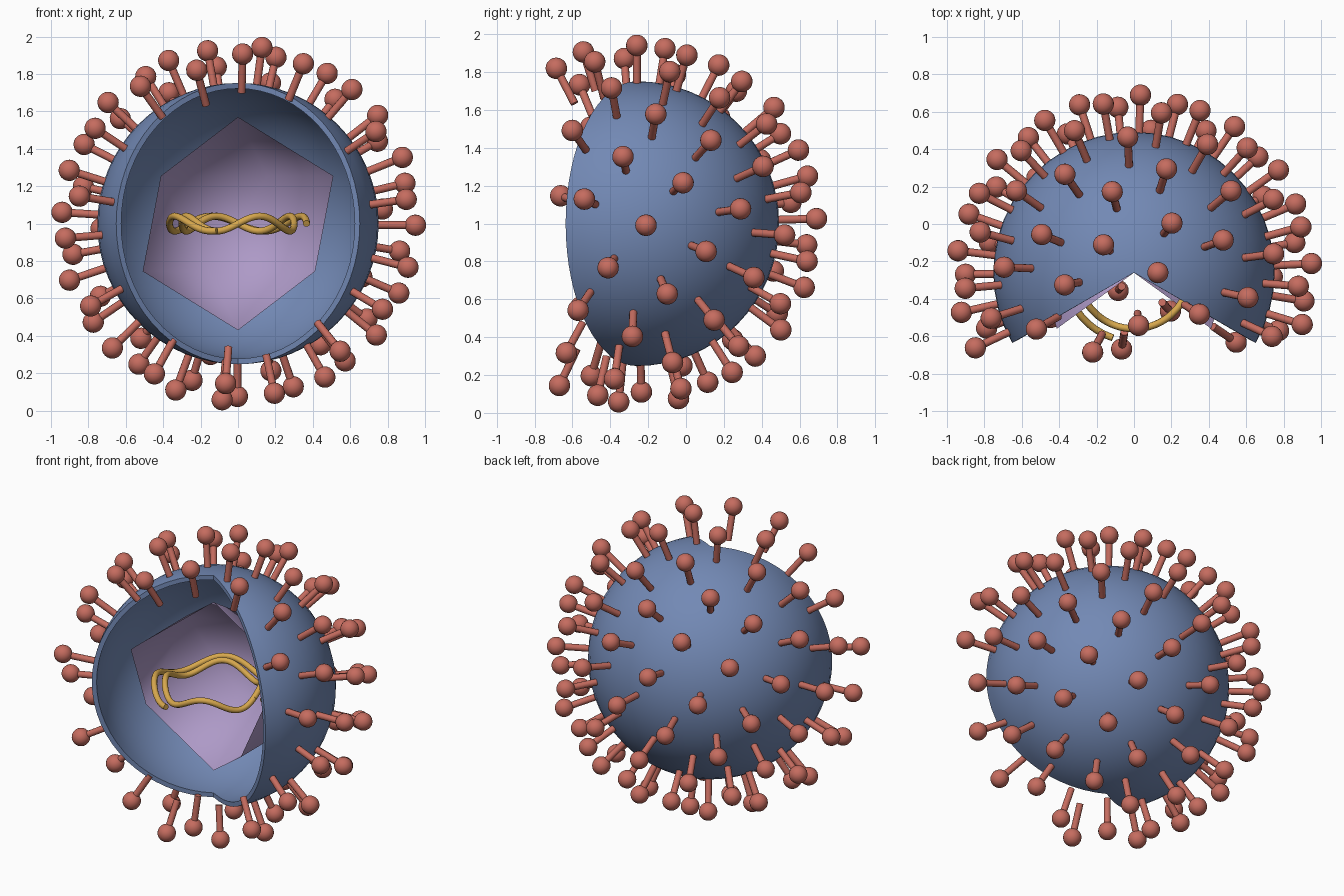
import bpy, bmesh, math
from mathutils import Vector, Matrix

if "Cube" in bpy.data.objects:
    bpy.data.objects.remove(bpy.data.objects["Cube"])

CENTRE = Vector((0, -0.26, 1.0))


def material(name, rgb):
    m = bpy.data.materials.new(name)
    m.diffuse_color = (*rgb, 1)
    m.use_nodes = True
    m.node_tree.nodes["Principled BSDF"].inputs["Base Color"].default_value = m.diffuse_color
    return m


BLUE = material("envelope blue", (0.17, 0.25, 0.46))
LAVENDER = material("capsid lavender", (0.42, 0.32, 0.57))
RED = material("spike red", (0.56, 0.15, 0.115))
GOLD = material("strand gold", (0.68, 0.39, 0.075))


def add_object(name, data, mat):
    ob = bpy.data.objects.new(name, data)
    ob.location = CENTRE
    data.materials.append(mat)
    bpy.context.collection.objects.link(ob)
    return ob


def finish(name, bm, mat):
    mesh = bpy.data.meshes.new(name)
    bm.to_mesh(mesh)
    bm.free()
    for p in mesh.polygons:
        p.use_smooth = True
    return add_object(name, mesh, mat)


def cut_front(bm):
    # remove the faces inside the 120 degree wedge that opens towards -y
    gone = []
    for f in bm.faces:
        c = f.calc_center_median()
        if abs(math.atan2(c.x, -c.y)) < math.radians(60):
            gone.append(f)
    bmesh.ops.delete(bm, geom=gone, context='FACES')


# outer envelope: thick cut-away sphere
bm = bmesh.new()
bmesh.ops.create_uvsphere(bm, u_segments=48, v_segments=32, radius=0.752)
cut_front(bm)
shell = finish("envelope", bm, BLUE)
solid = shell.modifiers.new("thickness", 'SOLIDIFY')
solid.thickness = 0.03
solid.offset = -1
bpy.context.view_layer.objects.active = shell
shell.select_set(True)
bpy.ops.object.modifier_apply(modifier=solid.name)
bpy.ops.object.shade_smooth_by_angle(angle=math.radians(40))

# inner capsid: open icosahedron
bm = bmesh.new()
bmesh.ops.create_icosphere(bm, subdivisions=1, radius=0.57)
cut_front(bm)
finish("capsid", bm, LAVENDER)

# spikes on a golden-angle spiral, leaving out those facing the opening
COUNT, STEM_START, KNOB = 110, 0.735, 0.95
GOLDEN = math.pi * (3 - math.sqrt(5))
bm = bmesh.new()
for i in range(COUNT):
    z = 1 - (2 * i + 1) / COUNT
    r = math.sqrt(1 - z * z)
    d = Vector((r * math.cos(i * GOLDEN), r * math.sin(i * GOLDEN), z))
    if d.y < -0.455:
        continue
    turn = d.to_track_quat('Z', 'Y').to_matrix().to_4x4()
    bmesh.ops.create_cone(
        bm, cap_ends=True, segments=12, radius1=0.021, radius2=0.021,
        depth=KNOB - STEM_START,
        matrix=Matrix.Translation(d * (KNOB + STEM_START) / 2) @ turn)
    bmesh.ops.create_uvsphere(
        bm, u_segments=20, v_segments=12, radius=0.057,
        matrix=Matrix.Translation(d * KNOB) @ turn)
spikes = finish("spikes", bm, RED)
bpy.ops.object.select_all(action='DESELECT')
bpy.context.view_layer.objects.active = spikes
spikes.select_set(True)
bpy.ops.object.shade_smooth_by_angle(angle=math.radians(40))


# genome: two wavy rings, the outer one stopping short
def strand(name, radius, degrees):
    curve = bpy.data.curves.new(name, 'CURVE')
    curve.dimensions = '3D'
    curve.bevel_depth = 0.019
    curve.bevel_resolution = 3
    curve.use_fill_caps = True
    n = degrees // 4
    line = curve.splines.new('POLY')
    line.points.add(n)
    for k, p in enumerate(line.points):
        a = math.radians(degrees * k / n)
        p.co = (radius * math.cos(a), radius * math.sin(a),
                0.04 * math.sin(4 * a), 1)
    line.use_smooth = True
    add_object(name, curve, GOLD)


strand("inner_strand", 0.30, 360)
strand("outer_strand", 0.366, 252)
